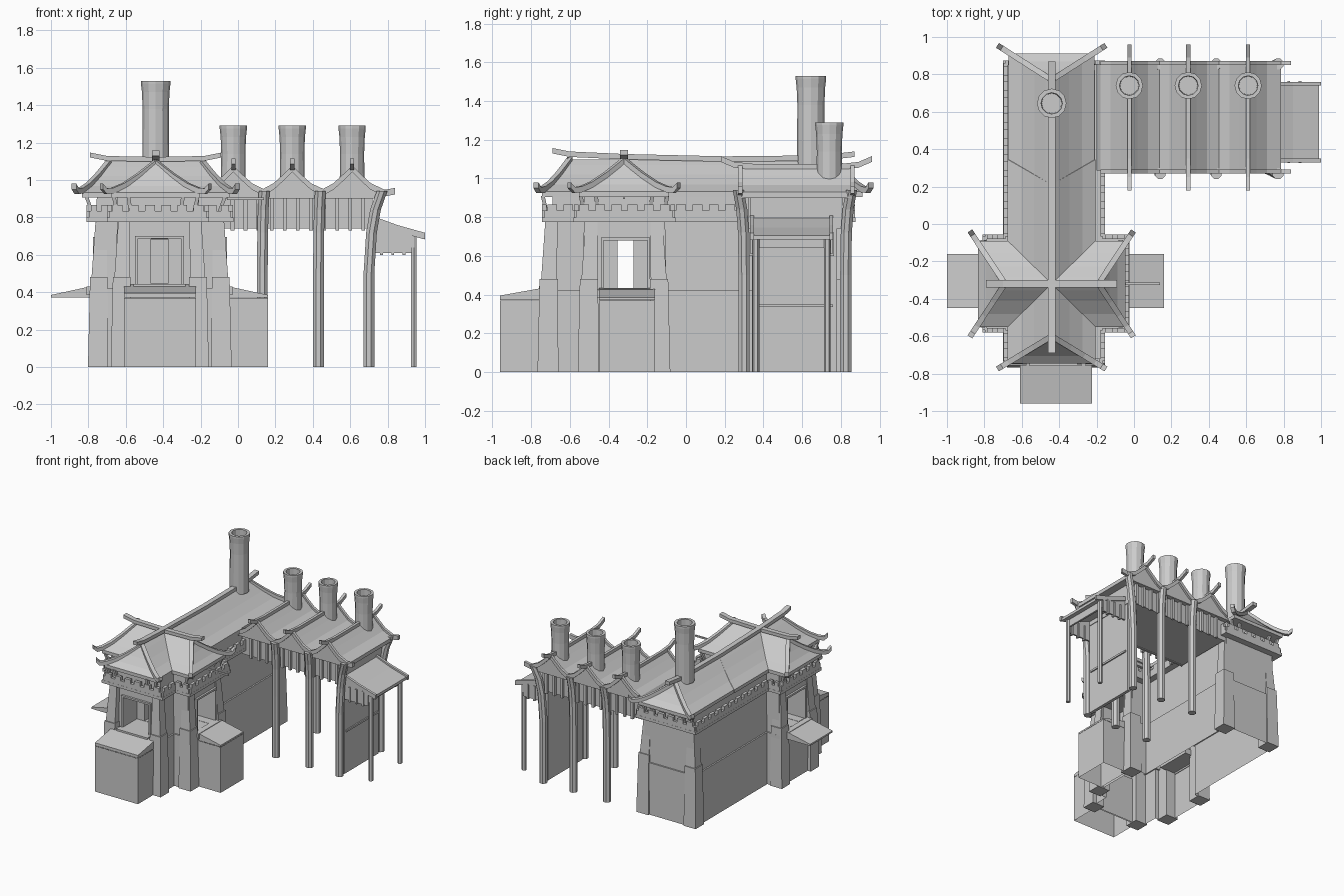
import bpy, bmesh, math
from mathutils import Vector

if "Cube" in bpy.data.objects:
    bpy.data.objects.remove(bpy.data.objects["Cube"])

stone = bpy.data.materials.new("plain_grey")
stone.use_nodes = True
GREY = (0.6, 0.6, 0.6, 1)
stone.diffuse_color = GREY
stone.node_tree.nodes["Principled BSDF"].inputs["Base Color"].default_value = GREY


def loft(name, rings, cap=True):
    """Skin a list of equal closed rings of points."""
    bm = bmesh.new()
    rows = [[bm.verts.new(p) for p in r] for r in rings]
    n = len(rows[0])
    for a, b in zip(rows, rows[1:]):
        for i in range(n):
            j = (i + 1) % n
            bm.faces.new((a[i], a[j], b[j], b[i]))
    if cap:
        bm.faces.new(rows[0][::-1])
        bm.faces.new(rows[-1])
    bmesh.ops.remove_doubles(bm, verts=bm.verts, dist=1e-5)
    bmesh.ops.recalc_face_normals(bm, faces=bm.faces)
    me = bpy.data.meshes.new(name)
    bm.to_mesh(me)
    bm.free()
    me.materials.append(stone)
    ob = bpy.data.objects.new(name, me)
    bpy.context.collection.objects.link(ob)
    return ob


def rect(x0, x1, y0, y1, z):
    return [(x0, y0, z), (x1, y0, z), (x1, y1, z), (x0, y1, z)]


def box(name, x0, x1, y0, y1, z0, z1, cap=True):
    return loft(name, [rect(x0, x1, y0, y1, z0), rect(x0, x1, y0, y1, z1)], cap)


def beam(name, pts, w, h):
    """Sweep a w by h bar along a path that runs mostly sideways."""
    pts = [Vector(p) for p in pts]
    flat = pts[-1] - pts[0]
    side = Vector((-flat.y, flat.x, 0)).normalized() * w / 2
    up = Vector((0, 0, h / 2))
    return loft(name, [[p - side - up, p + side - up, p + side + up, p - side + up] for p in pts])


def post(name, pts, r, n=8):
    """Sweep level n-sided rings along an upright path."""
    ang = [math.tau * (i + 0.5) / n for i in range(n)]
    return loft(name, [[(x + r * math.cos(a), y + r * math.sin(a), z) for a in ang] for x, y, z in pts])


def chimney(name, x, y, z0, z1, r):
    prof = [(r * 0.95, z0), (r * 0.92, z1 - 0.15), (r * 0.97, z1 - 0.06), (r * 1.04, z1 - 0.015),
            (r * 1.04, z1), (r * 0.75, z1), (r * 0.7, z1 - 0.2)]
    ang = [math.tau * i / 12 for i in range(12)]
    loft(name, [[(x + q * math.cos(a), y + q * math.sin(a), z) for a in ang] for q, z in prof])


def hip_roof(name, cx, cy, x_in, x_out, y_in, y_out):
    """Stack rectangles from eave to ridge with a sagging slope."""
    rings = [rect(cx - x_out, cx + x_out, cy - y_out, cy + y_out, 0.905)]
    for t, z in ((1, 0.932), (0.7, 0.968), (0.4, 1.02), (0.15, 1.07), (0.0, 1.098)):
        hx, hy = x_in + (x_out - x_in) * t, y_in + (y_out - y_in) * t
        rings.append(rect(cx - hx, cx + hx, cy - hy, cy + hy, z))
    loft(name, rings)


CX, CY = -0.44, -0.32
WX = -0.418


def cross(grow, z):
    """Cross-shaped outline of hall and wing, grown outward."""
    xa, xb, ya, yb = -0.665 - grow, -0.19 + grow, -0.71 - grow, 0.84 + grow
    wa, wb, va, vb = -0.775 - grow, -0.06 + grow, -0.545 - grow, -0.09 + grow
    return [(x, y, z) for x, y in ((xa, ya), (xb, ya), (xb, va), (wb, va), (wb, vb), (xb, vb),
                                   (xb, yb), (xa, yb), (xa, vb), (wa, vb), (wa, va), (xa, va))]


# Hall and cross wing: heavy base, slimmer upper walls, open underneath
walls = loft("walls", [cross(0, 0), cross(0, 0.42), cross(-0.012, 0.42), cross(-0.02, 0.91)])

# Window openings cut through the upper walls
cutters = [box("side_opening", -1.2, 0.3, -0.355, -0.27, 0.43, 0.68),
           box("left_recess", -0.22, 0.3, -0.425, -0.2, 0.432, 0.681),
           box("right_recess", -1.2, -0.6, -0.425, -0.2, 0.432, 0.681),
           box("front_recess", -0.535, -0.305, -1, -0.53, 0.445, 0.686),
           box("front_opening", -0.465, -0.375, -1, -0.3, 0.447, 0.684)]
for c in cutters:
    mod = walls.modifiers.new("opening", "BOOLEAN")
    mod.operation, mod.solver, mod.object = "DIFFERENCE", "EXACT", c
deps = bpy.context.evaluated_depsgraph_get()
deps.update()
carved = bpy.data.meshes.new_from_object(walls.evaluated_get(deps))
walls.modifiers.clear()
bm = bmesh.new()
bm.from_mesh(carved)
floor = [f for f in bm.faces if f.calc_center_median().z < 0.001]
bmesh.ops.delete(bm, geom=floor, context="FACES")
bm.to_mesh(carved)
bm.free()
walls.data = carved
for c in cutters:
    bpy.data.objects.remove(c)

# Window frames and sills on the three tower faces
for x0, x1 in ((-0.085, -0.06), (-0.775, -0.75)):
    for y0, y1 in ((-0.44, -0.425), (-0.2, -0.185)):
        box("side_frame", x0, x1, y0, y1, 0.43, 0.695)
    box("side_lintel", x0, x1, -0.44, -0.185, 0.68, 0.695)
for x0, x1 in ((-0.55, -0.535), (-0.305, -0.29)):
    box("front_frame", x0, x1, -0.71, -0.685, 0.44, 0.70)
box("front_lintel", -0.55, -0.29, -0.71, -0.685, 0.686, 0.70)
box("left_sill", -0.2, -0.03, -0.46, -0.17, 0.385, 0.43)
box("right_sill", -0.81, -0.64, -0.46, -0.17, 0.385, 0.43)
box("front_sill", -0.56, -0.28, -0.76, -0.6, 0.4, 0.445)

# Low outbuildings with sloping covers
box("front_outbuilding", -0.61, -0.225, -0.96, -0.7, 0, 0.37, cap=False)
box("side_outbuilding", -0.08, 0.16, -0.45, -0.16, 0, 0.37, cap=False)
loft("front_cover", [rect(-0.61, -0.225, -0.96, -0.71, 0.372),
                     [(-0.61, -0.96, 0.395), (-0.225, -0.96, 0.395), (-0.225, -0.71, 0.44), (-0.61, -0.71, 0.44)]])
for name, x_out, x_in in (("left_cover", 0.16, -0.07), ("right_cover", -1.0, -0.77)):
    loft(name, [rect(x_in, x_out, -0.45, -0.16, 0.372),
                [(x_in, -0.45, 0.435), (x_out, -0.45, 0.385), (x_out, -0.16, 0.385), (x_in, -0.16, 0.435)]])


# Corner pillars: broad foot, slimmer leaning shaft
def pillar(px, py, dx, dy):
    def sq(h, k, z):
        x, y = px - dx * k, py - dy * k
        return rect(x - h, x + h, y - h, y + h, z)
    loft("pillar_foot", [sq(0.054, 0, 0), sq(0.047, 0.004, 0.48)])
    loft("pillar_shaft", [sq(0.041, 0.006, 0.48), sq(0.031, 0.018, 0.79)])


for s in (-1, 1):
    pillar(WX + s * 0.208, -0.713, s, -1)
    pillar(WX + s * 0.212, 0.8, s, 1)
    for d in (-1, 1):
        pillar(WX + s * 0.33, CY + d * 0.185, s, d)

# Cornice and battlements around the cross-shaped outline
loft("cornice", [cross(0.035, 0.775), cross(0.035, 0.798)])
outline = [Vector(p) for p in cross(0.022, 0.815)]
for a, b in zip(outline, outline[1:] + outline[:1]):
    beam("parapet", [a, b], 0.024, 0.04)
    n = max(2, round((b - a).length / 0.085))
    up = Vector((0, 0, 0.03))
    for i in range(n):
        beam("merlon", [a.lerp(b, (i + 0.2) / n) + up, a.lerp(b, (i + 0.8) / n) + up], 0.024, 0.04)

# Slanted eave brackets
for s in (-1, 1):
    y = -0.715 if s < 0 else 0.84
    for o in (-0.2, -0.13, 0.13, 0.2):
        post("end_bracket", [(CX + o, y, 0.8), (CX + o * 1.12, y + s * 0.025, 0.91)], 0.014, 4)
        post("side_bracket", [(CX + s * 0.33, CY + o, 0.8), (CX + s * 0.37, CY + o * 1.12, 0.91)], 0.014, 4)

# Crossing hipped roofs
hip_roof("hall_roof", CX, 0.15, 0.0, 0.23, 0.62, 0.762)
hip_roof("hall_front_roof", CX, -0.2, 0.0, 0.235, 0.41, 0.545)
hip_roof("wing_roof", CX, CY, 0.25, 0.395, 0.0, 0.23)


# Straight hip beams whose tips curl up past the eaves
def hip_beam(ax, ay, dx, dy):
    path = ((0, 1.095), (0.15, 1.06), (0.35, 1.015), (0.6, 0.968), (0.8, 0.943), (0.92, 0.94), (1, 0.965))
    beam("hip_beam", [(ax + dx * t, ay + dy * t, z) for t, z in path], 0.03, 0.03)


for s in (-1, 1):
    hip_beam(CX, -0.6, s * 0.29, -0.175)
    hip_beam(CX, 0.77, s * 0.29, 0.185)
    for d in (-1, 1):
        hip_beam(CX + s * 0.25, CY, s * 0.187, d * 0.283)

# Swept ridges
beam("hall_ridge", [(CX, y, z) for y, z in ((-0.69, 1.143), (-0.6, 1.125), (-0.32, 1.112), (0.2, 1.1), (0.7, 1.105), (0.87, 1.125))], 0.04, 0.028)
beam("wing_ridge", [(CX + x, CY, z) for x, z in ((-0.35, 1.133), (-0.26, 1.115), (0, 1.11), (0.26, 1.115), (0.35, 1.133))], 0.04, 0.026)
beam("wing_spike", [(-0.06, CY, 0.9), (0.14, CY, 0.9)], 0.012, 0.012)
chimney("hall_chimney", CX, 0.645, 1.06, 1.53, 0.076)

# Shed: three curved gables side by side
ridges = (-0.025, 0.29, 0.61)
wave = []
for r in ridges:
    wave += [(r + o, z) for o, z in ((-0.155, 0.935), (-0.1, 0.965), (-0.045, 1.015), (0, 1.06), (0.045, 1.015), (0.1, 0.965))]
wave.append((0.785, 0.93))
section = wave + [(0.785, 0.9), (-0.2, 0.9)]
loft("shed_roof", [[(x, y, z) for x, z in section] for y in (0.285, 0.855)])
for y in (0.28, 0.86):
    beam("barge_board", [(x, y, z) for x, z in wave + [(0.84, 0.94)]], 0.022, 0.035)
for r in ridges:
    beam("shed_ridge", [(r, y, z) for y, z in ((0.18, 1.1), (0.25, 1.07), (0.35, 1.06), (0.8, 1.06), (0.89, 1.07), (0.96, 1.1))], 0.022, 0.03)
    chimney("shed_chimney", r, 0.74, 0.98, 1.29, 0.07)

# Shed frieze with slats, ceiling, posts and end wall
for y, d in ((0.33, -1), (0.81, 1)):
    box("frieze", -0.19, 0.71, y - 0.008, y + 0.008, 0.74, 0.9)
    for i in range(12):
        x = -0.11 + 0.07 * i
        box("slat", x, x + 0.02, y + d * 0.018 - 0.01, y + d * 0.018 + 0.01, 0.73, 0.91)
    foot = 0.3 if d < 0 else 0.825
    for x in (0.13, 0.43, 0.70):
        lean = 0.07 if x > 0.6 else 0.01
        post("shed_post", [(x, foot, 0), (x, foot, 0.5), (x + lean * 0.2, foot + d * 0.003, 0.72),
                           (x + lean * 0.5, foot + d * 0.012, 0.84), (x + lean, foot + d * 0.03, 0.94)], 0.031)
box("ceiling", -0.19, 0.71, 0.33, 0.81, 0.745, 0.755)
box("end_frieze", 0.7, 0.72, 0.33, 0.81, 0.74, 0.9)
box("end_wall", 0.69, 0.715, 0.34, 0.78, 0, 0.74)
box("end_rail", 0.71, 0.725, 0.36, 0.76, 0.335, 0.35)

# Lean-to roof with rafters and thin posts
beam("lean_to_roof", [(0.72, 0.545, 0.785), (0.85, 0.545, 0.735), (0.99, 0.545, 0.695)], 0.43, 0.022)
for y in (0.34, 0.75):
    beam("lean_to_edge", [(0.72, y, 0.79), (0.85, y, 0.742), (1.0, y, 0.7)], 0.02, 0.035)
    inset = y + (0.545 - y) * 0.1
    post("lean_to_post", [(0.94, inset, 0), (0.94, inset, 0.71)], 0.018, 6)
    loft("lean_to_side", [[(0.72, y + o, 0.61), (0.93, y + o, 0.61), (0.93, y + o, 0.71), (0.72, y + o, 0.78)] for o in (-0.006, 0.006)])
    for x in (0.76, 0.82, 0.88):
        box("lean_to_slat", x, x + 0.015, y - 0.014, y + 0.014, 0.6, 0.72)
box("lean_to_front", 0.925, 0.94, 0.34, 0.75, 0.64, 0.71)
